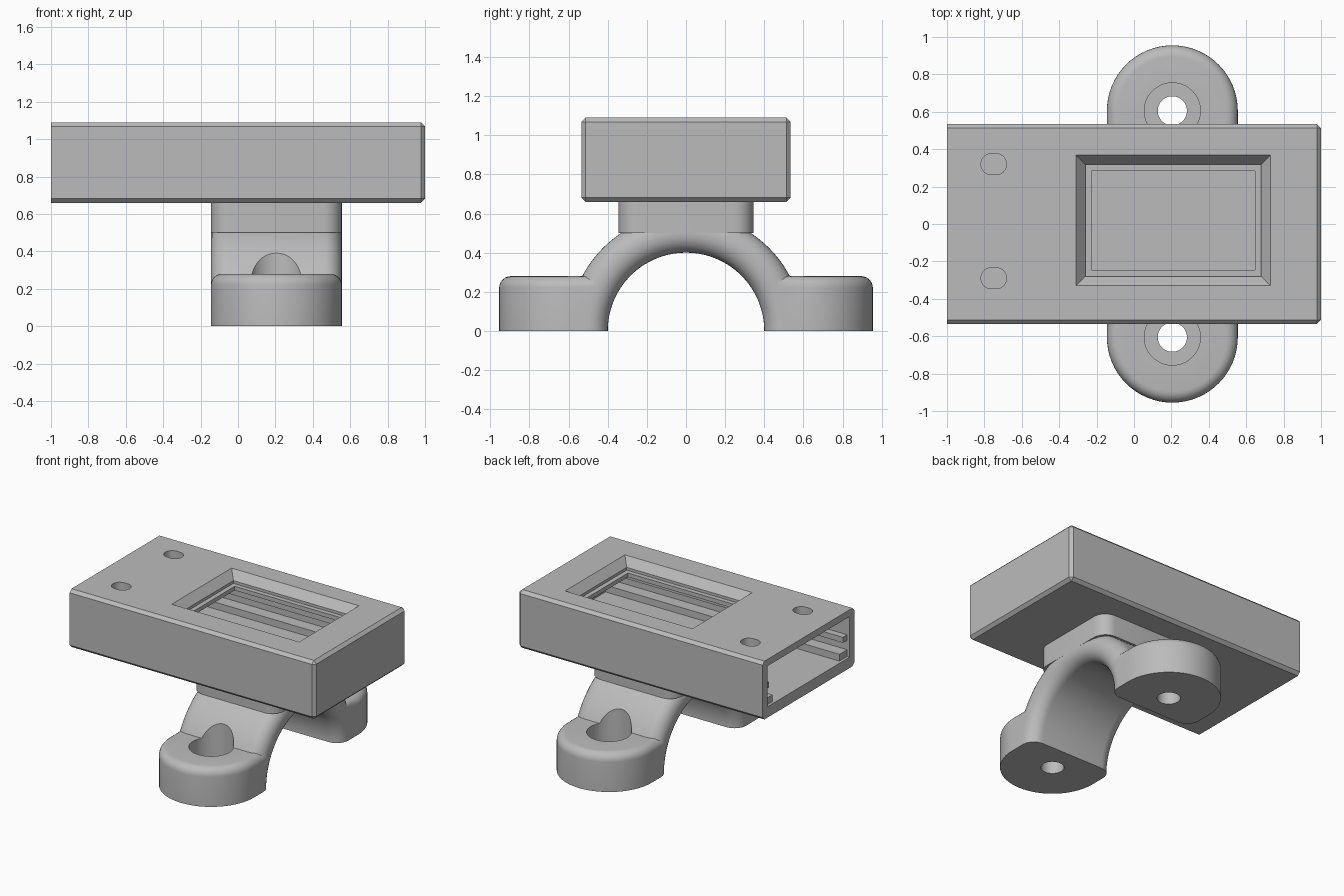
import bpy, bmesh
from math import sin, cos, pi
from mathutils import Matrix

if "Cube" in bpy.data.objects:
    bpy.data.objects.remove(bpy.data.objects["Cube"])

grey = bpy.data.materials.new("plain grey")
grey.use_nodes = True
GREY = (0.5, 0.5, 0.5, 1)
grey.diffuse_color = GREY
grey.node_tree.nodes["Principled BSDF"].inputs["Base Color"].default_value = GREY

CX = 0.205          # bracket centre in x
HALF = 0.35         # bracket half width
FOOT_Y = 0.605      # screw position


def finish(name, bm):
    bmesh.ops.recalc_face_normals(bm, faces=bm.faces)
    mesh = bpy.data.meshes.new(name)
    bm.to_mesh(mesh)
    bm.free()
    mesh.materials.append(grey)
    ob = bpy.data.objects.new(name, mesh)
    bpy.context.collection.objects.link(ob)
    return ob


def loft(bm, lower, upper):
    """Closed solid between two matching 3D outlines."""
    a = [bm.verts.new(p) for p in lower]
    b = [bm.verts.new(p) for p in upper]
    n = len(a)
    bm.faces.new(a[::-1])
    bm.faces.new(b)
    for i in range(n):
        j = (i + 1) % n
        bm.faces.new((a[i], a[j], b[j], b[i]))


def prism(name, outline, z0, z1):
    bm = bmesh.new()
    loft(bm, [(x, y, z0) for x, y in outline], [(x, y, z1) for x, y in outline])
    return finish(name, bm)


def rect(x0, x1, y0, y1):
    return [(x0, y0), (x1, y0), (x1, y1), (x0, y1)]


def box(name, x0, x1, y0, y1, z0, z1):
    return prism(name, rect(x0, x1, y0, y1), z0, z1)


def rounded_rect(cx, cy, hx, hy, r, seg=8):
    pts = []
    for k, (sx, sy) in enumerate([(1, 1), (-1, 1), (-1, -1), (1, -1)]):
        for i in range(seg + 1):
            a = (k + i / seg) * pi / 2
            pts.append((cx + sx * (hx - r) + r * cos(a), cy + sy * (hy - r) + r * sin(a)))
    return pts


def circle(cx, cy, r, n=48):
    return [(cx + r * cos(2 * pi * i / n), cy + r * sin(2 * pi * i / n)) for i in range(n)]


def combine(target, tool, op):
    mod = target.modifiers.new(op, "BOOLEAN")
    mod.operation = op
    mod.solver = "EXACT"
    mod.object = tool
    bpy.context.view_layer.objects.active = target
    bpy.ops.object.modifier_apply(modifier=mod.name)
    bpy.data.objects.remove(tool)


def cut(target, tool):
    combine(target, tool, "DIFFERENCE")


def add(target, tool):
    combine(target, tool, "UNION")


# Case: chamfered everywhere except around its open end
bm = bmesh.new()
outline = rect(-1, 1, -0.535, 0.535)
loft(bm, [(x, y, 0.66) for x, y in outline], [(x, y, 1.09) for x, y in outline])
edges = [e for e in bm.edges if max(v.co.x for v in e.verts) > 0]
bmesh.ops.bevel(bm, geom=edges, offset=0.022, segments=1, affect="EDGES")
case = finish("display_case", bm)
cut(case, box("cavity", -1.1, 0.93, -0.48, 0.48, 0.74, 1.04))

# Window frame under the lid, screw bosses and board rails
add(case, box("window_frame", -0.36, 0.95, -0.5, 0.5, 0.98, 1.06))
for y in (0.32, -0.29):
    add(case, box("boss", -0.9, -0.6, y - 0.1, y + 0.1, 0.97, 1.06))
for s in (-1, 1):
    y0, y1 = sorted((s * 0.43, s * 0.5))
    add(case, box("rail", -0.98, 0.95, y0, y1, 0.86, 0.9))
    y0, y1 = sorted((s * 0.39, s * 0.5))
    add(case, box("floor_step", -0.98, 0.95, y0, y1, 0.72, 0.79))


# Window: sloped surround, vertical recess, narrower opening
def window(grow):
    return rect(-0.26 - grow, 0.68 + grow, -0.28 - grow, 0.318 + grow)


bm = bmesh.new()
loft(bm, [(x, y, 1.03) for x, y in window(0)], [(x, y, 1.102) for x, y in window(0.06)])
cut(case, finish("surround_cutter", bm))
cut(case, prism("recess_cutter", window(0), 1.01, 1.05))
cut(case, prism("opening_cutter", window(-0.034), 0.95, 1.05))
for y in (0.32, -0.29):
    cut(case, prism("slot_cutter", rounded_rect(-0.75, y, 0.068, 0.056, 0.055), 0.9, 1.2))

# Clamp arch: rounded section swept about the x axis
section = rounded_rect(CX, 0.5, HALF, 0.1, 0.095)
bm = bmesh.new()
STEPS = 64
rings = []
for i in range(STEPS + 1):
    a = -0.2 + (pi + 0.4) * i / STEPS
    rings.append([bm.verts.new((x, r * cos(a), r * sin(a))) for x, r in section])
n = len(section)
for p, q in zip(rings, rings[1:]):
    for i in range(n):
        j = (i + 1) % n
        bm.faces.new((p[i], p[j], q[j], q[i]))
bm.faces.new(rings[0])
bm.faces.new(rings[-1][::-1])
bracket = finish("clamp_bracket", bm)

# Feet with round ends and a rounded top edge
for s in (-1, 1):
    arc = [(CX + HALF * cos(pi * i / 32), s * (FOOT_Y + HALF * sin(pi * i / 32))) for i in range(33)]
    outline = arc + [(CX - HALF, s * 0.3), (CX + HALF, s * 0.3)]
    bm = bmesh.new()
    loft(bm, [(x, y, -0.05) for x, y in outline], [(x, y, 0.28) for x, y in outline])
    bmesh.ops.recalc_face_normals(bm, faces=bm.faces)
    rim = [e for e in bm.edges if all(v.co.z > 0.2 for v in e.verts)]
    bmesh.ops.bevel(bm, geom=rim, offset=0.06, segments=6, profile=0.5, affect="EDGES")
    foot = finish("foot", bm)
    bm = bmesh.new()
    bmesh.ops.create_cone(bm, cap_ends=True, segments=96, radius1=0.5, radius2=0.5, depth=2,
                          matrix=Matrix.Rotation(pi / 2, 4, "Y"))
    cut(foot, finish("bar_cutter", bm))
    add(bracket, foot)

# Neck joining arch and case
add(bracket, prism("neck", rounded_rect(CX, 0, HALF, 0.345, 0.1), 0.5, 0.69))

# Flat underside, screw holes and counterbores
cut(bracket, box("ground_cutter", -1, 1, -1.2, 1.2, -0.5, 0))
for s in (-1, 1):
    cut(bracket, prism("hole_cutter", circle(CX, s * FOOT_Y, 0.078), -0.1, 0.3))
    cut(bracket, prism("counterbore_cutter", circle(CX, s * FOOT_Y, 0.15), 0.14, 0.6))

# Shading
for ob in (case, bracket):
    bpy.ops.object.select_all(action="DESELECT")
    ob.select_set(True)
    bpy.context.view_layer.objects.active = ob
    bpy.ops.object.shade_smooth_by_angle(angle=0.5)
